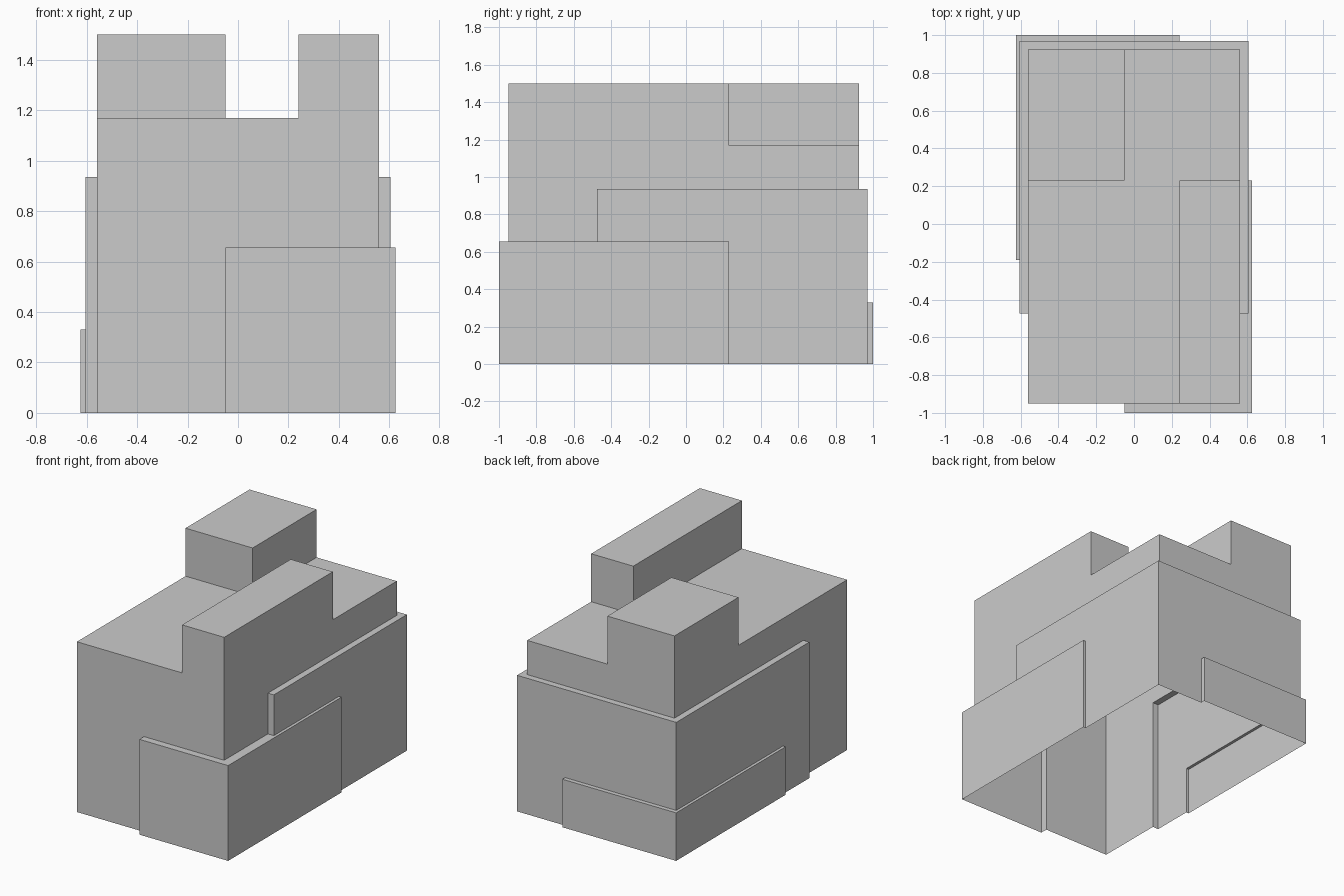
import bpy
import bmesh

if "Cube" in bpy.data.objects:
    bpy.data.objects.remove(bpy.data.objects["Cube"])


def box(name, x, y, z):
    """Axis-aligned box from its (min, max) ranges."""
    bm = bmesh.new()
    bmesh.ops.create_cube(bm, size=2)
    for v in bm.verts:
        v.co = [r[1] if c > 0 else r[0] for c, r in zip(v.co, (x, y, z))]
    mesh = bpy.data.meshes.new(name)
    bm.to_mesh(mesh)
    bm.free()
    obj = bpy.data.objects.new(name, mesh)
    bpy.context.collection.objects.link(obj)
    return obj


# Main block
shell = box("stepped_shell", (-0.56, 0.56), (-0.95, 0.925), (0, 1.17))

# Layers wrapped around the main block, and the two raised blocks on top
parts = [
    box("middle_layer", (-0.605, 0.605), (-0.475, 0.97), (0, 0.935)),
    box("front_right_layer", (-0.05, 0.625), (-1, 0.23), (0, 0.655)),
    box("back_left_layer", (-0.625, 0.24), (-0.19, 1), (0, 0.33)),
    box("left_top_block", (-0.56, -0.05), (0.23, 0.925), (0.6, 1.5)),
    box("right_top_block", (0.24, 0.56), (-0.95, 0.23), (0.6, 1.5)),
]

# Merge everything into one outer skin
for part in parts:
    mod = shell.modifiers.new(part.name, 'BOOLEAN')
    mod.operation = 'UNION'
    mod.solver = 'EXACT'
    mod.object = part
bpy.context.view_layer.update()
depsgraph = bpy.context.evaluated_depsgraph_get()
merged = bpy.data.meshes.new_from_object(shell.evaluated_get(depsgraph))
shell.modifiers.clear()
shell.data = merged
merged.name = "stepped_shell"
for part in parts:
    bpy.data.objects.remove(part)

# Open the underside and tidy the flat faces
bm = bmesh.new()
bm.from_mesh(merged)
bmesh.ops.remove_doubles(bm, verts=bm.verts, dist=0.0005)
floor = [f for f in bm.faces if all(v.co.z < 0.001 for v in f.verts)]
bmesh.ops.delete(bm, geom=floor, context='FACES')
bmesh.ops.dissolve_limit(bm, angle_limit=0.01, verts=bm.verts, edges=bm.edges)
bm.to_mesh(merged)
bm.free()
